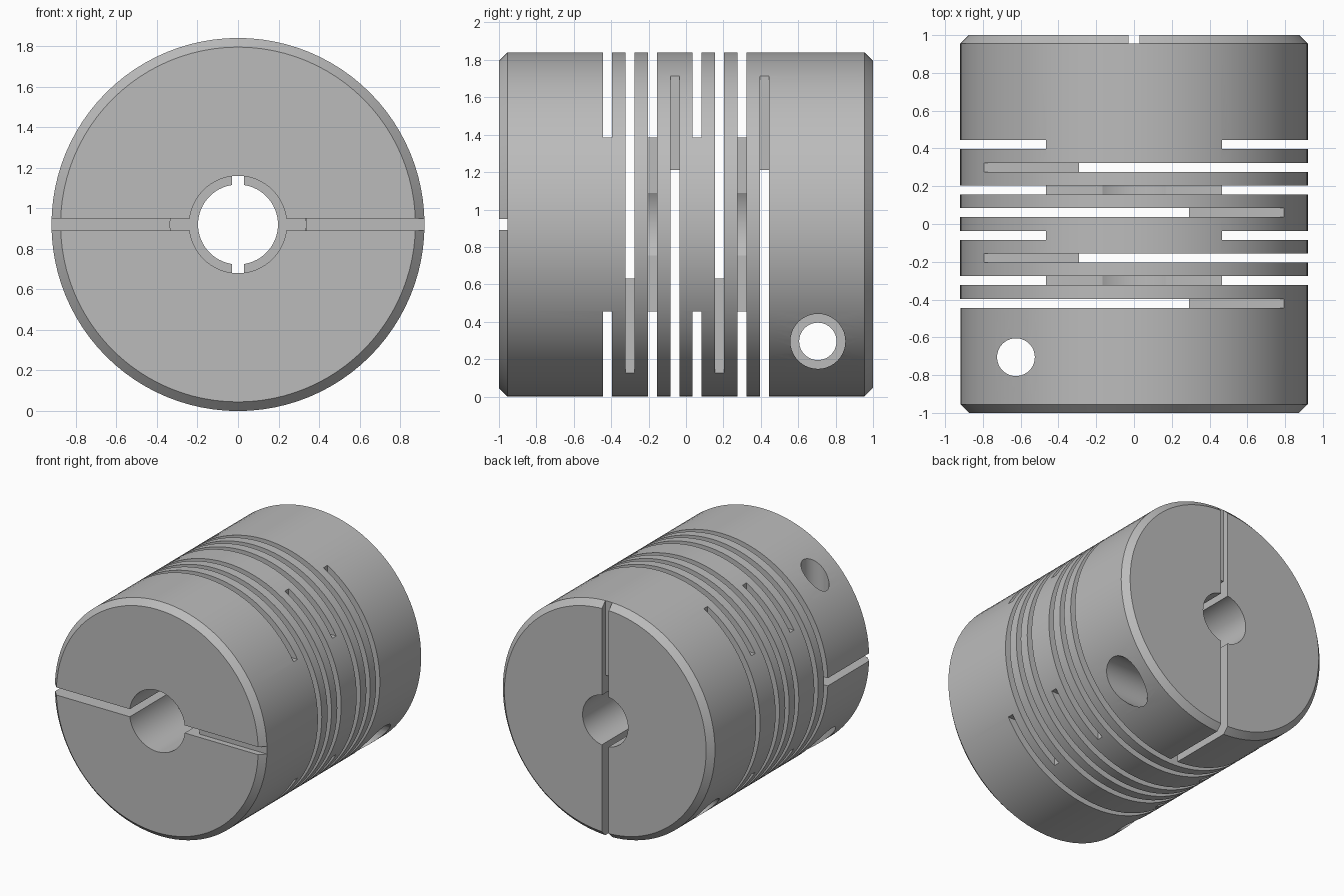
import bpy, bmesh, math
from mathutils import Matrix, Vector

cube = bpy.data.objects.get("Cube")
if cube:
    bpy.data.objects.remove(cube, do_unlink=True)

R, CZ = 0.92, 0.92          # outer radius, axis height
WEB_IN, WEB_HALF = 0.29, 0.465

steel = bpy.data.materials.new("satin_grey")
steel.use_nodes = True
GREY = (0.5, 0.5, 0.5, 1)
steel.diffuse_color = GREY
steel.node_tree.nodes["Principled BSDF"].inputs["Base Color"].default_value = GREY


def finish(bm, name, cutter=True):
    bmesh.ops.recalc_face_normals(bm, faces=bm.faces)
    bmesh.ops.translate(bm, verts=bm.verts, vec=(0, 0, CZ))
    mesh = bpy.data.meshes.new(name)
    bm.to_mesh(mesh)
    bm.free()
    mesh.materials.append(steel)
    ob = bpy.data.objects.new(name, mesh)
    bpy.context.scene.collection.objects.link(ob)
    ob.hide_render = cutter
    return ob


def lathe(bm, profile, segs, place=Matrix()):
    """Solid of revolution about y from (radius, y) pairs, capped at both ends."""
    rings = []
    for r, y in profile:
        rings.append([bm.verts.new(place @ Vector((r * math.cos(a), y, r * math.sin(a))))
                      for a in (math.tau * i / segs for i in range(segs))])
    for a, b in zip(rings, rings[1:]):
        for i in range(segs):
            j = (i + 1) % segs
            bm.faces.new((a[i], a[j], b[j], b[i]))
    bm.faces.new(rings[0])
    bm.faces.new(rings[-1])


def prism(bm, outline, y0, y1, turn):
    """Extrude an (x, z) outline along y and turn it about the axis."""
    rot = Matrix.Rotation(turn, 4, 'Y')
    ends = [[bm.verts.new(rot @ Vector((x, y, z))) for x, z in outline] for y in (y0, y1)]
    n = len(outline)
    for i in range(n):
        j = (i + 1) % n
        bm.faces.new((ends[0][i], ends[0][j], ends[1][j], ends[1][i]))
    for e in ends:
        bm.faces.new(e)


# Chamfered cylinder
bm = bmesh.new()
lathe(bm, [(R - 0.045, -1), (R, -0.955), (R, 0.955), (R - 0.045, 1)], 96)
body = finish(bm, "coupling_body", False)
cutters = []

# Stepped bore: wide front, relieved middle, narrow back
bm = bmesh.new()
lathe(bm, [(0.24, -1.1), (0.24, -0.47), (0.335, -0.47), (0.335, 0.47),
           (0.197, 0.47), (0.197, 1.1)], 64)
cutters.append(finish(bm, "bore_cutter"))

# Flexure slits: each leaves one web, a quarter turn from the last
bm = bmesh.new()
s = 1.1
slit = [(-s, -s), (s, -s), (s, -WEB_HALF), (WEB_IN, -WEB_HALF),
        (WEB_IN, WEB_HALF), (s, WEB_HALF), (s, s), (-s, s)]
for k in range(8):
    y = -0.42 + 0.12 * k
    prism(bm, slit, y - 0.024, y + 0.024, k * math.pi / 2)
cutters.append(finish(bm, "slit_cutter"))

# Clamp slots: deep on the open side, shallow across the hinge side
bm = bmesh.new()
for end, turn in ((-1, 0), (1, -math.pi / 2)):
    rot = Matrix.Rotation(turn, 4, 'Y')
    side = [(-s, 0.42), (0.335, 0.42), (0.335, 0.955), (s, 0.955), (s, s), (-s, s)]
    loops = [[bm.verts.new(rot @ Vector((x, y * end, z))) for x, y in side]
             for z in (-0.03, 0.03)]
    for i in range(len(side)):
        j = (i + 1) % len(side)
        bm.faces.new((loops[0][i], loops[0][j], loops[1][j], loops[1][i]))
    for loop in loops:
        bm.faces.new(loop)
cutters.append(finish(bm, "clamp_slot_cutter"))

# Clamp screw holes with counterbores
bm = bmesh.new()
hole = [(0.1, -s), (0.1, 0.35), (0.147, 0.35), (0.147, s)]
front = Matrix.Translation((-0.625, -0.705, 0)) @ Matrix.Rotation(-math.pi / 2, 4, 'X')
back = Matrix.Translation((0, 0.705, -0.625)) @ Matrix.Rotation(-math.pi / 2, 4, 'Z')
for place in (front, back):
    lathe(bm, hole, 40, place)
cutters.append(finish(bm, "screw_hole_cutter"))

# Cut everything and bake the result
for c in cutters:
    mod = body.modifiers.new(c.name, 'BOOLEAN')
    mod.operation, mod.solver, mod.object = 'DIFFERENCE', 'EXACT', c
deps = bpy.context.evaluated_depsgraph_get()
baked = bpy.data.meshes.new_from_object(body.evaluated_get(deps))
body.modifiers.clear()
body.data = baked
for c in cutters:
    bpy.data.objects.remove(c, do_unlink=True)

bpy.ops.object.select_all(action='DESELECT')
body.select_set(True)
bpy.context.view_layer.objects.active = body
bpy.ops.object.shade_smooth_by_angle(angle=math.radians(25))
